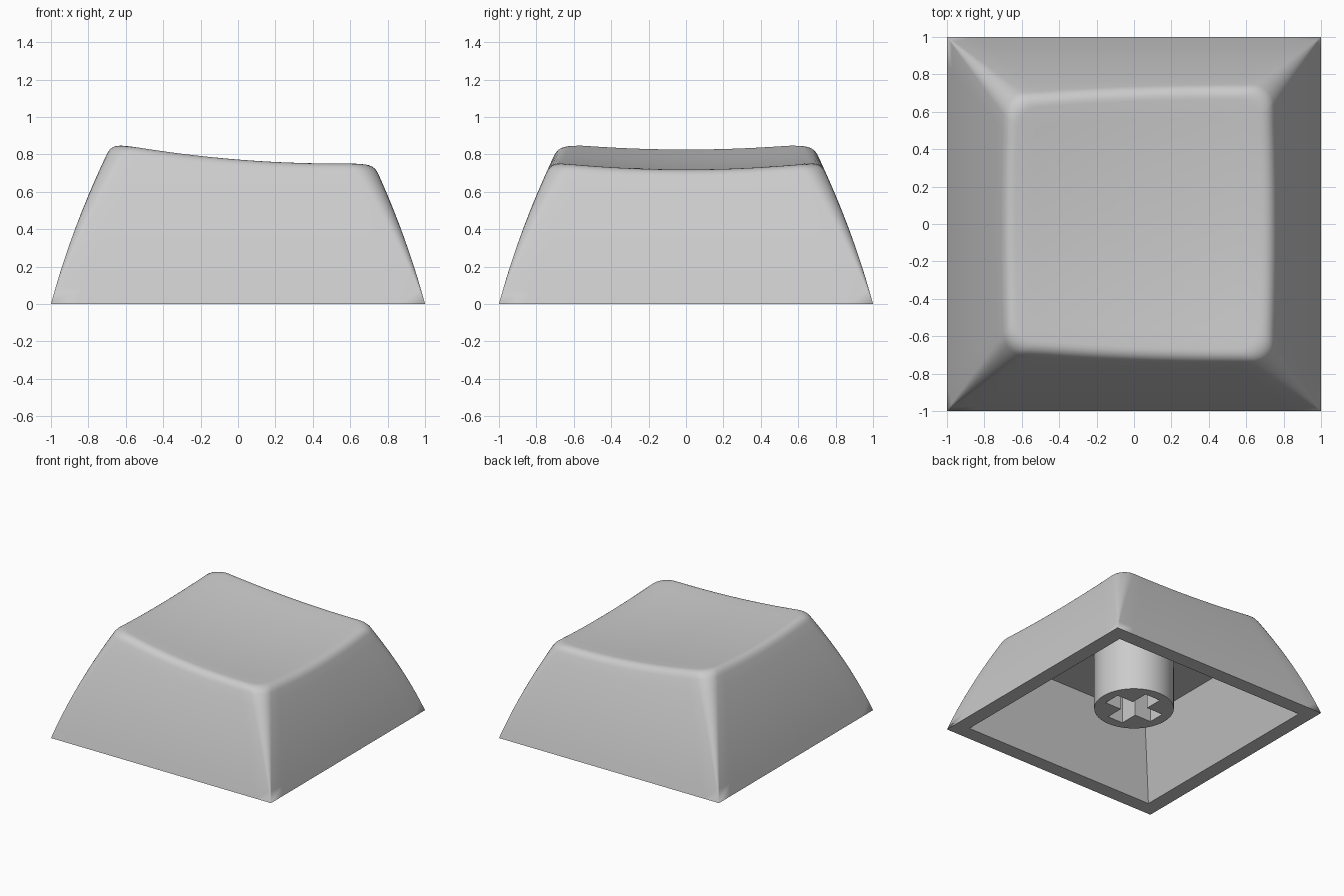
import bpy, bmesh, math

if "Cube" in bpy.data.objects:
    bpy.data.objects.remove(bpy.data.objects["Cube"])

grey = bpy.data.materials.new("light grey plastic")
grey.diffuse_color = (0.6, 0.6, 0.6, 1)
grey.use_nodes = True
grey.node_tree.nodes["Principled BSDF"].inputs["Base Color"].default_value = grey.diffuse_color

SIDE, ARC = 14, 6          # segments per straight side and per rounded corner


def top_z(x, y):
    """Dished, sloping top surface."""
    return 0.74 - 0.084 * x + 0.079 * x * x + 0.075 * y * y


def half_width(z):
    """Bulging side wall: half width at a height."""
    return 1 - 0.27 * z - 0.128 * z * z


def outline():
    """Perimeter as (core x, core y, arc x, arc y) of a rounded square."""
    pts = []
    for c in range(4):
        a0 = c * math.pi / 2
        rot = lambda x, y: (round(math.cos(a0)) * x - round(math.sin(a0)) * y,
                            round(math.sin(a0)) * x + round(math.cos(a0)) * y)
        for i in range(ARC + 1):
            a = i / ARC * math.pi / 2
            pts.append((*rot(1, 1), *rot(math.cos(a), math.sin(a))))
        for i in range(1, SIDE):
            pts.append((*rot(1 - 2 * i / SIDE, 1), *rot(0, 1)))
    return pts


def square_point(p, w, r):
    return p[0] * (w - r) + p[2] * r, p[1] * (w - r) + p[3] * r


def wall_point(p, t):
    """Point on the side wall at fraction t of the height of the top edge."""
    z = 0.75 * t
    for _ in range(8):
        x, y = square_point(p, half_width(z), 0.12 * t)
        z = t * top_z(x, y)
    return x, y, z


def finish(bm, name):
    bmesh.ops.remove_doubles(bm, verts=bm.verts, dist=1e-4)
    bmesh.ops.recalc_face_normals(bm, faces=bm.faces)
    me = bpy.data.meshes.new(name)
    bm.to_mesh(me)
    bm.free()
    me.materials.append(grey)
    ob = bpy.data.objects.new(name, me)
    bpy.context.collection.objects.link(ob)
    bpy.ops.object.select_all(action='DESELECT')
    ob.select_set(True)
    bpy.context.view_layer.objects.active = ob
    bpy.ops.object.shade_smooth_by_angle(angle=math.radians(32))
    return ob


# Key cap shell: cavity, rim, walls, rounded top edge and dished top
path = outline()
rings = [[(*square_point(p, 0.67, 0), 0.57) for p in path],
         [(*square_point(p, 0.88, 0), 0.0) for p in path]]
for k in range(11):
    rings.append([wall_point(p, 0.93 * k / 10) for p in path])
for k in range(1, 7):
    s, ring = k / 6, []
    for p in path:
        a, b = wall_point(p, 0.93), wall_point(p, 1)
        c = (b[0] * 0.92, b[1] * 0.92, top_z(b[0] * 0.92, b[1] * 0.92))
        ring.append(tuple((1 - s) ** 2 * a[i] + 2 * s * (1 - s) * b[i] + s * s * c[i]
                          for i in range(3)))
    rings.append(ring)
edge = rings[-1]
for f in (0.85, 0.7, 0.55, 0.4, 0.25, 0.1):
    rings.append([(x * f, y * f, top_z(x * f, y * f)) for x, y, z in edge])

bm = bmesh.new()
loops = [[bm.verts.new(co) for co in ring] for ring in rings]
n = len(path)
for lo, hi in zip(loops, loops[1:]):
    for i in range(n):
        j = (i + 1) % n
        bm.faces.new((lo[i], lo[j], hi[j], hi[i]))
centre = bm.verts.new((0, 0, top_z(0, 0)))
roof = bm.verts.new((0, 0, 0.57))
for i in range(n):
    j = (i + 1) % n
    bm.faces.new((loops[-1][i], loops[-1][j], centre))
    bm.faces.new((loops[0][j], loops[0][i], roof))
finish(bm, "key_cap_shell")

# Hollow stem: round post with a cross-shaped socket
L, W = 0.22, 0.07
cross = []
for c in range(4):
    co, si = round(math.cos(c * math.pi / 2)), round(math.sin(c * math.pi / 2))
    for x, y in ((L, -W), (L, W), (W, W)):
        cross.append((co * x - si * y, si * x + co * y))
circle = [(0.3 * math.cos(i * math.pi / 24), 0.3 * math.sin(i * math.pi / 24))
          for i in range(48)]
bm = bmesh.new()
edges = []
for loop in (circle, cross):
    vs = [bm.verts.new((x, y, 0.11)) for x, y in loop]
    edges += [bm.edges.new((vs[i - 1], vs[i])) for i in range(len(vs))]
bmesh.ops.triangle_fill(bm, edges=edges, use_beauty=True)
ext = bmesh.ops.extrude_face_region(bm, geom=bm.faces[:], use_keep_orig=True)
for v in ext["geom"]:
    if isinstance(v, bmesh.types.BMVert):
        v.co.z = 0.575
finish(bm, "stem")
